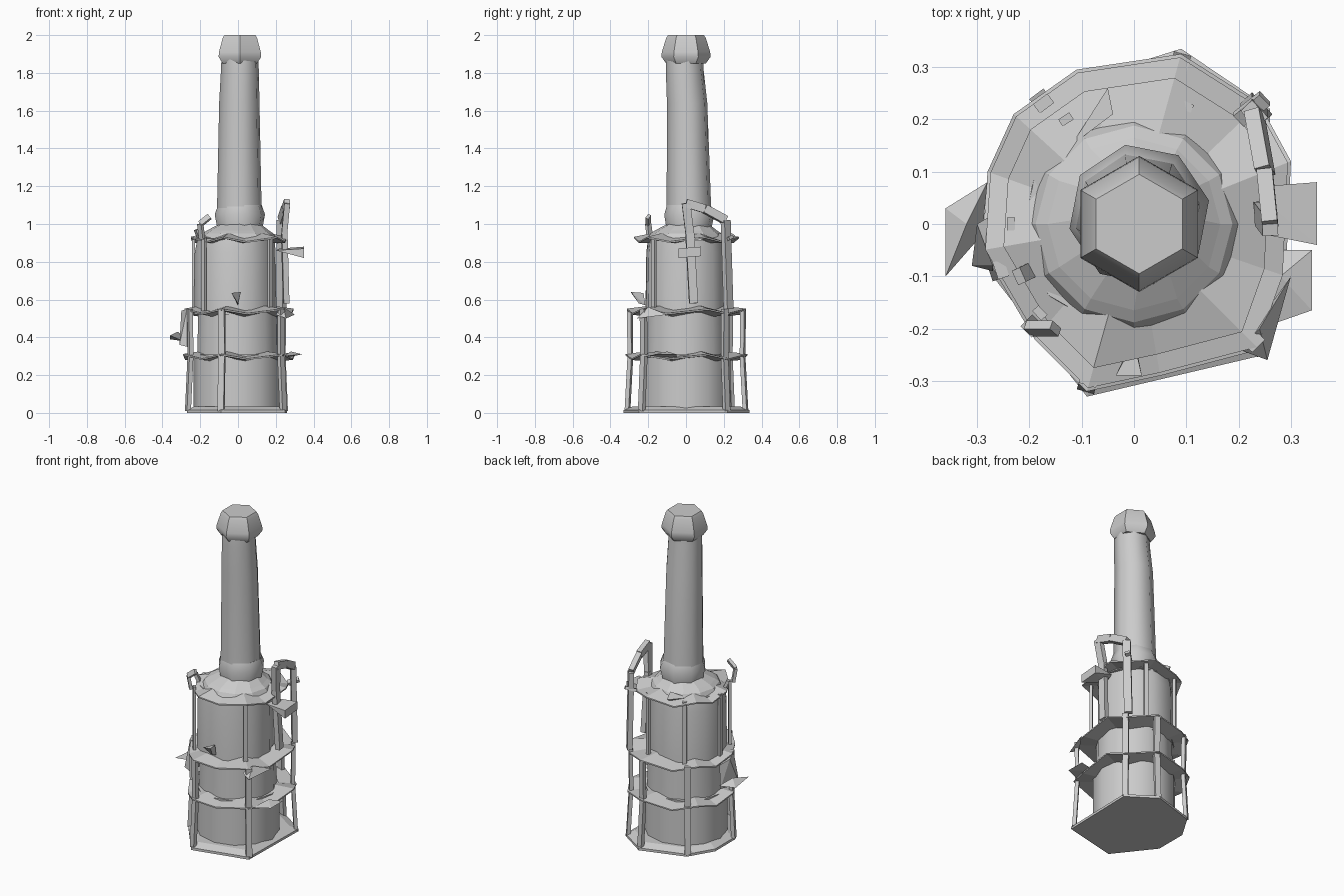
import bpy, bmesh, math
from mathutils import Vector

if "Cube" in bpy.data.objects:
    bpy.data.objects.remove(bpy.data.objects["Cube"])


def finish(name, bm, smooth=False):
    bmesh.ops.recalc_face_normals(bm, faces=bm.faces)
    me = bpy.data.meshes.new(name)
    bm.to_mesh(me)
    bm.free()
    ob = bpy.data.objects.new(name, me)
    bpy.context.collection.objects.link(ob)
    if smooth:
        bpy.context.view_layer.objects.active = ob
        ob.select_set(True)
        bpy.ops.object.shade_smooth_by_angle(angle=math.radians(50))
        ob.select_set(False)
    return ob


def loft(name, loops, closed=False, smooth=False):
    """Bridge successive vertex loops of equal length."""
    bm = bmesh.new()
    rows = [[bm.verts.new(p) for p in loop] for loop in loops]
    pairs = list(zip(rows, rows[1:])) + ([(rows[-1], rows[0])] if closed else [])
    for a, b in pairs:
        for i in range(len(a)):
            j = (i + 1) % len(a)
            bm.faces.new((a[i], a[j], b[j], b[i]))
    if not closed:
        bm.faces.new(rows[0])
        bm.faces.new(rows[-1])
    return finish(name, bm, smooth)


def lathe(name, profile, sides, turn=0.0, smooth=True):
    """profile rows: radius, z, centre x, centre y."""
    loops = []
    for r, z, cx, cy in profile:
        loops.append([(cx + r * math.cos(turn + math.tau * i / sides),
                       cy + r * math.sin(turn + math.tau * i / sides), z)
                      for i in range(sides)])
    return loft(name, loops, smooth=smooth)


def ring(name, outline, inner, z, thick, scale=1.0, dip=0.0):
    """Irregular walkway ring round the body, outer edge lower by dip."""
    out = [Vector((x, y)) * scale for x, y in outline]
    ins = [p.normalized() * inner for p in out]
    def at(ps, h):
        return [(p.x, p.y, h + 0.012 * (-1) ** i) for i, p in enumerate(ps)]
    loft(name, [at(ins, z - thick), at(out, z - dip - 0.008), at(out, z - dip),
                at(ins, z)], closed=True)


def strut(name, points, w=0.03, d=0.018):
    """Square bar along a polyline, one segment at a time."""
    bm = bmesh.new()
    for a, b in zip(points, points[1:]):
        a, b = Vector(a), Vector(b)
        t = (b - a).normalized()
        out = Vector((a.x + b.x, a.y + b.y, 0)).normalized()
        side = t.cross(out)
        if side.length < 0.1:
            side = t.cross(Vector((0, 0, 1)))
        side.normalize()
        up = side.cross(t)
        rows = [[bm.verts.new(p + side * sx * w / 2 + up * sy * d / 2)
                 for sx, sy in ((-1, -1), (1, -1), (1, 1), (-1, 1))] for p in (a, b)]
        bm.faces.new(rows[0])
        bm.faces.new(rows[1])
        for i in range(4):
            j = (i + 1) % 4
            bm.faces.new((rows[0][i], rows[0][j], rows[1][j], rows[1][i]))
    finish(name, bm)


def wedge(name, pts):
    """Small bent plate or shard, the hull of a few points."""
    bm = bmesh.new()
    for p in pts:
        bm.verts.new(p)
    bmesh.ops.convex_hull(bm, input=bm.verts)
    finish(name, bm)


# base plate, heptagonal
base = [(-0.09, -0.33), (0.25, -0.25), (0.26, 0.22), (0.09, 0.335),
        (-0.18, 0.25), (-0.27, 0.1), (-0.27, -0.1)]
loft("base_plate", [[(x * s, y * s, z) for x, y in base]
                    for s, z in ((1, 0), (1, 0.015), (0.85, 0.035))])

# three stacked drums
lathe("lower_drum", [(0.235, 0.02, 0, 0), (0.235, 0.31, 0, 0)], 12)
lathe("middle_drum", [(0.22, 0.29, 0, 0), (0.215, 0.54, 0, 0)], 12, 0.2)
lathe("upper_drum", [(0.22, 0.52, -0.015, 0), (0.215, 0.85, -0.015, 0),
                     (0.205, 0.925, -0.01, 0)], 10, 0.1)

# shoulder and chimney
lathe("shoulder", [(0.21, 0.91, 0, 0), (0.188, 0.95, 0, 0),
                   (0.165, 0.965, 0, 0), (0.11, 1.0, 0.01, 0.01)], 12, smooth=False)
lathe("chimney_foot", [(0.12, 0.97, 0.01, 0.015), (0.136, 1.05, 0.01, 0.018),
                       (0.118, 1.1, 0.01, 0.015)], 8, 0.2)
lathe("chimney", [(0.121, 1.05, 0.007, 0.016), (0.109, 1.64, 0.007, 0.006),
                  (0.102, 1.82, 0.01, -0.007), (0.1, 1.87, 0.01, -0.007)], 8, 0.2)
lathe("chimney_cap", [(0.105, 1.85, 0.01, 0), (0.13, 1.885, 0.01, 0),
                      (0.128, 1.91, 0.01, 0), (0.105, 1.985, 0.01, 0),
                      (0.095, 2.0, 0.01, 0)], 6, math.pi / 6)

# walkway rings
walk = [(-0.29, -0.05), (-0.28, 0.1), (-0.23, 0.21), (-0.11, 0.295), (0.09, 0.325),
        (0.24, 0.23), (0.30, 0.12), (0.29, -0.1), (0.24, -0.24), (0.05, -0.29),
        (-0.09, -0.32), (-0.19, -0.22)]
ring("lower_walkway", walk, 0.2, 0.315, 0.03, 1.0, 0.015)
ring("middle_walkway", walk, 0.2, 0.555, 0.035, 0.98, 0.015)
ring("top_walkway", walk, 0.18, 0.94, 0.03, 0.86, 0.02)

# lower posts from base to the middle walkway
feet = [(-0.09, -0.31), (0.24, -0.235), (0.245, 0.215), (0.09, 0.315),
        (-0.18, 0.24), (-0.265, -0.09)]
for i, (x, y) in enumerate(feet):
    strut(f"post_{i}", [(x, y, 0.01), (x * 0.95, y * 0.95, 0.3),
                        (x * 0.96, y * 0.96, 0.55)], 0.034, 0.022)

# upper posts between middle and top walkways
for i, (x, y) in enumerate([(-0.18, -0.17), (0.17, -0.17), (0.1, 0.225), (-0.13, 0.2),
                            (-0.235, 0.0)]):
    strut(f"upper_post_{i}", [(x, y, 0.54), (x, y, 0.93)], 0.025, 0.016)

# tall hooped ladder on the right
strut("ladder_hoop", [(0.255, 0.04, 0.58), (0.245, 0.02, 0.95), (0.26, 0.0, 1.11),
                      (0.25, 0.1, 1.08), (0.23, 0.21, 1.02), (0.23, 0.225, 0.55)], 0.045, 0.03)
strut("ladder_tie", [(0.2, 0.2, 0.91), (0.25, 0.24, 0.93)])

# side brackets and handles
wedge("right_bracket", [(0.2, -0.01, 0.86), (0.35, -0.04, 0.82), (0.35, 0.08, 0.83),
                        (0.35, 0.08, 0.88), (0.35, -0.04, 0.87), (0.22, 0.07, 0.87)])
wedge("right_ledge", [(0.24, -0.2, 0.3), (0.34, -0.165, 0.31), (0.34, -0.05, 0.31),
                      (0.24, -0.05, 0.29), (0.28, -0.1, 0.325)])
wedge("left_box", [(-0.27, -0.09, 0.35), (-0.31, -0.08, 0.36), (-0.25, 0.02, 0.35),
                   (-0.27, -0.08, 0.55), (-0.3, 0.0, 0.54), (-0.25, 0.03, 0.5)])
wedge("left_fin", [(-0.36, 0.03, 0.39), (-0.36, -0.1, 0.41), (-0.28, 0.08, 0.4),
                   (-0.29, -0.02, 0.38), (-0.32, 0.0, 0.43)])
wedge("front_spout", [(0.0, -0.215, 0.57), (-0.035, -0.29, 0.635), (0.015, -0.29, 0.64),
                      (0.0, -0.25, 0.58), (0.0, -0.225, 0.635)])
wedge("front_clip", [(0.2, -0.24, 0.52), (0.255, -0.26, 0.5), (0.24, -0.2, 0.56),
                     (0.3, -0.1, 0.52)])

# railing on the top walkway
strut("rail_left", [(-0.2, -0.09, 0.92), (-0.22, -0.1, 0.97)], 0.03)
strut("rail_front", [(-0.19, -0.19, 0.92), (-0.2, -0.2, 1.0), (-0.15, -0.2, 1.04)], 0.03)
wedge("rail_back", [(-0.12, 0.15, 0.93), (-0.05, 0.26, 0.94), (-0.04, 0.21, 0.97),
                    (-0.05, 0.22, 0.92)])
